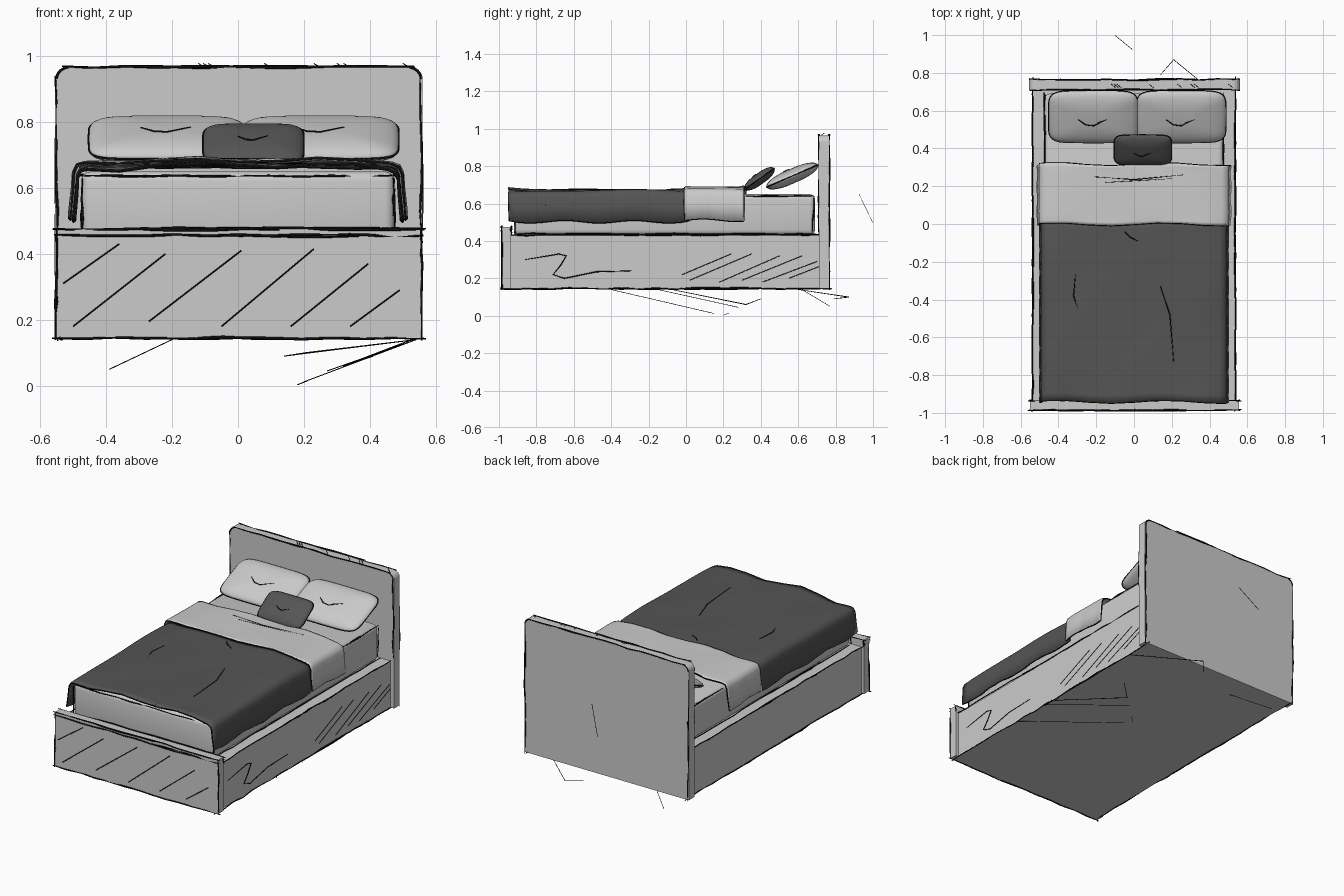
import bpy, bmesh, math, random
from mathutils import Vector, Matrix, Euler

if "Cube" in bpy.data.objects:
    bpy.data.objects.remove(bpy.data.objects["Cube"])

random.seed(4)


def material(name, v):
    m = bpy.data.materials.new(name)
    m.diffuse_color = (v, v, v, 1)
    m.use_nodes = True
    m.node_tree.nodes["Principled BSDF"].inputs["Base Color"].default_value = m.diffuse_color
    return m


DARK = material("dark_cloth", 0.09)
INK = material("ink", 0.005)
LIGHT = material("light_cloth", 0.75)


def finish(name, bm, mat=None, smooth=False):
    bmesh.ops.recalc_face_normals(bm, faces=bm.faces)
    me = bpy.data.meshes.new(name)
    bm.to_mesh(me)
    bm.free()
    ob = bpy.data.objects.new(name, me)
    bpy.context.collection.objects.link(ob)
    if mat:
        me.materials.append(mat)
    if smooth:
        for p in me.polygons:
            p.use_smooth = True
    return ob


def box(name, x, y, z, mat=None, bevel=0, axis=None, segs=4):
    """Box from ranges; bevel all edges, or only the upper ones along y."""
    bm = bmesh.new()
    lo, hi = Vector((x[0], y[0], z[0])), Vector((x[1], y[1], z[1]))
    bmesh.ops.create_cube(bm, size=1, matrix=Matrix.Translation((lo + hi) / 2) @ Matrix.Diagonal((*(hi - lo), 1)))
    if bevel:
        mid = (z[0] + z[1]) / 2
        es = [e for e in bm.edges if axis is None or
              (abs(e.verts[0].co.y - e.verts[1].co.y) > 1e-4 and e.verts[0].co.z > mid)]
        es = [e for e in es if axis is None or abs(e.verts[1].co.z - e.verts[0].co.z) < 1e-4]
        bmesh.ops.bevel(bm, geom=es, offset=bevel, segments=segs, profile=0.5, affect='EDGES')
    return finish(name, bm, mat, bool(bevel) and axis is None)


def strokes(name, lines, r=0.0035):
    """Thin ink tubes along polylines."""
    cu = bpy.data.curves.new(name, 'CURVE')
    cu.dimensions = '3D'
    cu.bevel_depth = r
    cu.bevel_resolution = 0
    cu.use_fill_caps = True
    for pts in lines:
        sp = cu.splines.new('POLY')
        sp.points.add(len(pts) - 1)
        for i, (p, q) in enumerate(zip(sp.points, pts)):
            p.co = (*q, 1)
            p.radius = 0.6 if i in (0, len(pts) - 1) else 1
    cu.materials.append(INK)
    ob = bpy.data.objects.new(name, cu)
    bpy.context.collection.objects.link(ob)
    bpy.context.view_layer.objects.active = ob
    ob.select_set(True)
    bpy.ops.object.convert(target='MESH')
    bpy.context.object.select_set(False)


def sketch(a, b, j=0.004):
    """Wobbly hand-drawn line from a to b plus a shorter restated pass."""
    a, b = Vector(a), Vector(b)
    out = []
    s = random.uniform(0.1, 0.5)
    for t0, t1 in ((-0.01, 1.01), (s, s + 0.4)):
        n = max(3, int((b - a).length * (t1 - t0) / 0.09))
        out.append([a.lerp(b, t0 + (t1 - t0) * i / n) +
                    Vector([random.uniform(-j, j) for _ in range(3)]) for i in range(n + 1)])
    return out


def drape(name, hw, y0, y1, zt, zb, mat, amp):
    """Cloth lying over the mattress and hanging down both sides."""
    half = [(0, zt), (0.12, zt), (0.24, zt), (0.36, zt - 0.002), (hw - 0.035, zt - 0.004), (hw - 0.012, zt - 0.012),
            (hw - 0.002, zt - 0.035), (hw, (zt + zb) / 2), (hw + 0.007, zb)]
    prof = [(-x, z) for x, z in half[:0:-1]] + half
    n = 24
    rows = []
    for i in range(n + 1):
        t = i / n
        row = []
        for k, (x, z) in enumerate(prof):
            hang = max(0, (zt - z) / (zt - zb))
            end = abs(2 * t - 1) ** 6
            y = y0 + (y1 - y0) * t + end * 0.008 * math.sin(11 * x + 9 * z)
            dz = amp * (math.sin(7 * x + 5 * y) * 0.5 + math.sin(13 * x - 9 * y) * 0.3 - end * 1.2 * math.cos(14 * x - 1))
            dz = dz * (1 - hang) + hang * 0.007 * math.sin(17 * y)
            row.append(Vector((x + math.copysign(hang * 0.004 * math.sin(24 * y), x), y, z + dz)))
        rows.append(row)
    bm = bmesh.new()
    vs = [[bm.verts.new(p) for p in r] for r in rows]
    for i in range(n):
        for k in range(len(prof) - 1):
            bm.faces.new((vs[i][k], vs[i][k + 1], vs[i + 1][k + 1], vs[i + 1][k]))
    ob = finish(name, bm, mat, True)
    m = ob.modifiers.new("thickness", 'SOLIDIFY')
    m.thickness = 0.01
    m.offset = 0
    side = [[r[e] for r in rows] for e in (0, -1)]
    strokes(name + "_outline", [rows[0], rows[-1]] + side, 0.005)


def pillow(name, loc, size, tilt, yaw, mat, mark):
    """Lens-shaped cushion with soft square outline, leaning back."""
    w, d, t = (s / 2 for s in size)
    M = Matrix.Translation(loc) @ Euler((tilt, 0, yaw)).to_matrix().to_4x4()
    n, rings = 40, 14

    def rim(a, f):
        c, s = math.cos(a), math.sin(a)
        return Vector((w * f * math.copysign(abs(c) ** 0.35, c), d * f * math.copysign(abs(s) ** 0.35, s), 0))
    bm = bmesh.new()
    loops = []
    for j in range(1, rings):
        b = -math.pi / 2 + math.pi * j / rings
        loops.append([bm.verts.new(M @ (rim(2 * math.pi * i / n, math.cos(b) ** 0.8) + Vector((0, 0, t * math.sin(b)))))
                      for i in range(n)])
    for a, b in zip(loops, loops[1:]):
        for i in range(n):
            bm.faces.new((a[i], a[(i + 1) % n], b[(i + 1) % n], b[i]))
    bm.faces.new(loops[0])
    bm.faces.new(loops[-1])
    finish(name, bm, mat, True)
    loop = [M @ rim(2 * math.pi * i / n, 1.0) for i in range(n + 1)]
    strokes(name + "_outline", [loop, [M @ Vector((x, y, t * 0.98)) for x, y in mark]])


# Bed frame
box("base", (-0.535, 0.535), (-0.95, 0.72), (0.145, 0.43))
box("footboard", (-0.55, 0.555), (-0.985, -0.935), (0.145, 0.475))
box("headboard", (-0.555, 0.56), (0.71, 0.765), (0.145, 0.965), None, 0.035, 'Y', 5)

# Mattress and bedding
box("mattress", (-0.475, 0.475), (-0.92, 0.69), (0.43, 0.65), LIGHT, 0.03)
drape("blanket", 0.488, -0.94, 0.02, 0.668, 0.505, DARK, 0.009)
drape("folded_sheet", 0.5, 0.0, 0.315, 0.682, 0.512, LIGHT, 0.006)

# Pillows
smile = [(-0.08, 0.0), (-0.04, -0.03), (0.0, -0.035), (0.07, 0.0), (0.02, -0.02)]
pillow("left_pillow", (-0.215, 0.568, 0.747), (0.475, 0.3, 0.08), 0.41, 0.0, LIGHT, smile)
pillow("right_pillow", (0.25, 0.568, 0.747), (0.475, 0.3, 0.08), 0.41, 0.0, LIGHT, smile)
pillow("cushion", (0.047, 0.393, 0.732), (0.305, 0.195, 0.062), 0.62, 0.0, DARK, [(x * 0.6, y * 0.6) for x, y in smile])

# Hand-drawn outlines of the frame
edges = []
for x in (-0.55, 0.555):
    edges += sketch((x, -0.985, 0.145), (x, -0.985, 0.475))
    edges += sketch((x, -0.935, 0.435), (x, -0.935, 0.475))
    edges += sketch((x, 0.71, 0.435), (x, 0.71, 0.93))
    edges += sketch((x, 0.765, 0.145), (x, 0.765, 0.93))
    s = math.copysign(0.536, x)
    edges += sketch((s, -0.93, 0.432), (s, 0.71, 0.432))
    edges += sketch((s, -0.98, 0.145), (s, 0.76, 0.145))
    for y in (0.71, 0.765):
        edges.append([(x - math.copysign(0.035 * (1 - math.cos(a)), x), y, 0.93 + 0.035 * math.sin(a))
                      for a in (0, 0.4, 0.8, 1.2, 1.57)])
for y, z in ((-0.985, 0.145), (-0.985, 0.455), (-0.985, 0.475), (-0.935, 0.475)):
    edges += sketch((-0.55, y, z), (0.555, y, z))
for y in (0.71, 0.765):
    edges += sketch((-0.52, y, 0.966), (0.525, y, 0.966))
strokes("frame_outline", edges, 0.004)

# Mattress outlines
lines = []
for s in (-0.473, 0.473):
    lines += sketch((s, -0.915, 0.44), (s, -0.915, 0.63))
    lines += sketch((s, 0.32, 0.64), (s, 0.68, 0.64))
    lines += sketch((s, -0.9, 0.437), (s, 0.68, 0.437))
    lines += sketch((s, 0.68, 0.45), (s, 0.68, 0.63))
lines += sketch((-0.46, -0.915, 0.635), (0.46, -0.915, 0.635))
strokes("mattress_outline", lines)

# Footboard hatching
hatch = [(-0.53, 0.31, -0.36, 0.43), (-0.5, 0.18, -0.22, 0.4), (-0.27, 0.195, 0.01, 0.41), (-0.05, 0.18, 0.23, 0.415),
         (0.16, 0.18, 0.395, 0.37), (0.34, 0.18, 0.49, 0.29)]
strokes("footboard_hatching", [[(a, -0.987, b), (c, -0.987, d)] for a, b, c, d in hatch])

# Right rail scribble and hatching
zig = [(-0.86, 0.3), (-0.68, 0.33), (-0.64, 0.32), (-0.67, 0.27), (-0.71, 0.22), (-0.65, 0.2), (-0.48, 0.235), (-0.29, 0.24)]
rail = [(-0.02, 0.22, 0.24, 0.33), (0.02, 0.19, 0.35, 0.33), (0.18, 0.18, 0.5, 0.32), (0.3, 0.19, 0.62, 0.32),
        (0.41, 0.18, 0.7, 0.29), (0.55, 0.2, 0.73, 0.27)]
strokes("rail_scribble", [[(0.537, y, z) for y, z in zig]] +
        [[(0.537, a, b), (0.537, c, d)] for a, b, c, d in rail], 0.003)

# Creases on blanket and sheet
strokes("cloth_creases", [
    [(-0.31, -0.27, 0.674), (-0.32, -0.38, 0.674), (-0.25, -0.59, 0.674)],
    [(0.14, -0.33, 0.674), (0.19, -0.48, 0.674), (0.21, -0.73, 0.674)],
    [(-0.05, -0.04, 0.678), (-0.02, -0.07, 0.678), (0.02, -0.09, 0.676)],
    [(-0.11, -0.78, 0.674), (-0.11, -0.92, 0.672)], [(0.09, -0.86, 0.672), (0.09, -0.93, 0.668)],
    [(-0.21, 0.25, 0.688), (0.0, 0.235, 0.688), (0.26, 0.26, 0.688)], [(-0.15, 0.22, 0.688), (0.2, 0.24, 0.688)],
    [(0.495, -0.74, 0.51), (0.493, -0.75, 0.6)], [(0.495, -0.2, 0.52), (0.492, -0.15, 0.57)]], 0.003)

# Scratches on top of the headboard
strokes("headboard_scratches", [[(x, 0.74, 0.977), (x + 0.025, 0.72, 0.963)]
                                for x in (-0.12, -0.105, -0.09, 0.08, 0.23, 0.3, 0.32, 0.5)], 0.0025)

# Shadow strokes on the floor and behind the headboard
strokes("shadow_strokes", [
    [(0.54, -0.4, 0.14), (0.2, 0.15, 0.012)], [(0.18, 0.2, 0.003), (0.21, 0.23, 0.015)],
    [(0.54, -0.15, 0.14), (0.27, 0.28, 0.045)], [(0.54, -0.1, 0.145), (0.32, 0.32, 0.06), (0.41, 0.4, 0.09)],
    [(-0.2, 0.62, 0.14), (-0.39, 0.77, 0.05)], [(0.54, 0.6, 0.14), (0.21, 0.87, 0.1), (0.14, 0.79, 0.09)],
    [(-0.01, 0.925, 0.65), (-0.1, 0.998, 0.5)]], 0.0025)
